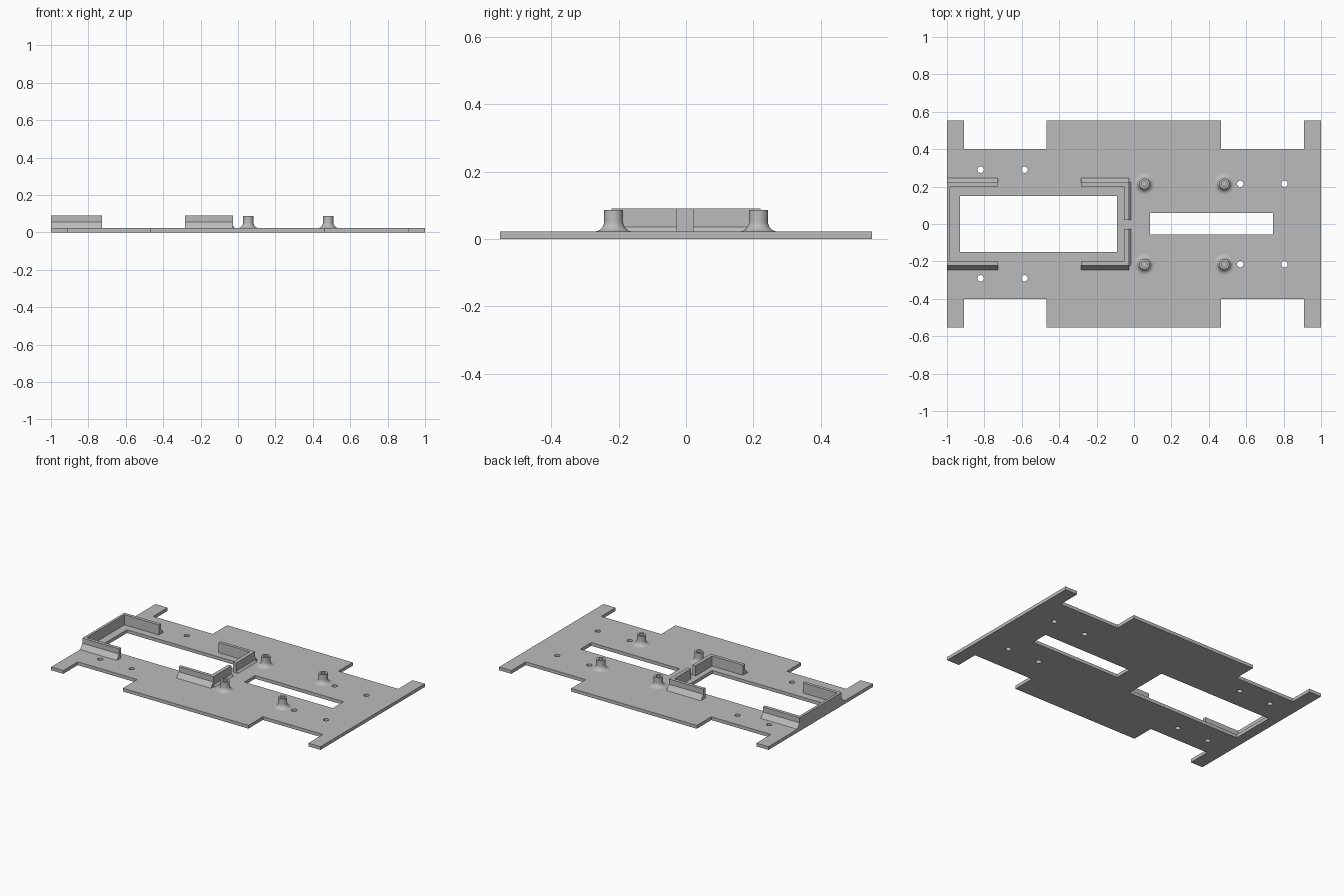
import bpy, bmesh, math
from mathutils import Matrix, Vector

cube = bpy.data.objects.get("Cube")
if cube:
    bpy.data.objects.remove(cube, do_unlink=True)

PLATE = 0.022      # plate thickness
WALL_TOP = 0.09

grey = bpy.data.materials.new("plain grey")
grey.use_nodes = True
grey.diffuse_color = (0.5, 0.5, 0.5, 1)
grey.node_tree.nodes["Principled BSDF"].inputs["Base Color"].default_value = (0.5, 0.5, 0.5, 1)


def add_object(name, bm):
    bmesh.ops.remove_doubles(bm, verts=bm.verts, dist=1e-5)
    bmesh.ops.recalc_face_normals(bm, faces=bm.faces)
    mesh = bpy.data.meshes.new(name)
    bm.to_mesh(mesh)
    bm.free()
    mesh.materials.clear()
    mesh.materials.append(grey)
    obj = bpy.data.objects.new(name, mesh)
    bpy.context.collection.objects.link(obj)
    return obj


def rectangle(x0, x1, y0, y1):
    return [(x0, y0), (x1, y0), (x1, y1), (x0, y1)]


def circle(x, y, r, n=24):
    return [(x + r * math.cos(math.tau * i / n), y + r * math.sin(math.tau * i / n)) for i in range(n)]


def flat_plate(name, loops, thickness):
    """Fill an outline with holes and give it thickness."""
    curve = bpy.data.curves.new(name + "_outline", 'CURVE')
    curve.dimensions = '2D'
    curve.fill_mode = 'BOTH'
    curve.extrude = thickness / 2
    for loop in loops:
        spline = curve.splines.new('POLY')
        spline.points.add(len(loop) - 1)
        for point, (x, y) in zip(spline.points, loop):
            point.co = (x, y, 0, 1)
        spline.use_cyclic_u = True
    helper = bpy.data.objects.new(name + "_outline", curve)
    bpy.context.collection.objects.link(helper)
    bpy.context.view_layer.update()
    graph = bpy.context.evaluated_depsgraph_get()
    bm = bmesh.new()
    bm.from_mesh(bpy.data.meshes.new_from_object(helper.evaluated_get(graph)))
    bpy.data.objects.remove(helper, do_unlink=True)
    bmesh.ops.translate(bm, verts=bm.verts, vec=(0, 0, thickness / 2))
    for face in bm.faces:
        face.smooth = False
    return add_object(name, bm)


def wall(name, profile, start, end, along):
    """Sweep a (distance, height) profile along the x or y axis."""
    bm = bmesh.new()
    place = (lambda d, z: (start, d, z)) if along == 'X' else (lambda d, z: (d, start, z))
    face = bm.faces.new([bm.verts.new(place(d, z)) for d, z in profile])
    step = Vector((end - start, 0, 0) if along == 'X' else (0, end - start, 0))
    out = bmesh.ops.extrude_face_region(bm, geom=[face], use_keep_orig=True)
    moved = [v for v in out["geom"] if isinstance(v, bmesh.types.BMVert)]
    bmesh.ops.translate(bm, verts=moved, vec=step)
    return add_object(name, bm)


# Base plate: notched outline, battery opening, slot and screw holes
half = [(1, 0.553), (0.91, 0.553), (0.91, 0.4), (0.465, 0.4), (0.465, 0.553),
        (-0.468, 0.553), (-0.468, 0.4), (-0.91, 0.4), (-0.91, 0.553), (-1, 0.553)]
outline = half + [(x, -y) for x, y in reversed(half)]
loops = [outline, rectangle(-0.93, -0.09, -0.15, 0.15), rectangle(0.086, 0.743, -0.056, 0.059)]
for side in (1, -1):
    for x, y in ((-0.82, 0.29), (-0.585, 0.29), (0.568, 0.215), (0.805, 0.215)):
        loops.append(circle(x, side * y, 0.017))
flat_plate("base_plate", loops, PLATE)

# Side walls with a sloped outer foot
for side, label in ((1, "back"), (-1, "front")):
    profile = [(side * y, z) for y, z in
               ((0.2, PLATE), (0.247, PLATE), (0.222, 0.055), (0.222, WALL_TOP), (0.2, WALL_TOP))]
    wall(label + "_outer_wall", profile, -1, -0.727, 'X')
    wall(label + "_inner_wall", profile, -0.284, -0.028, 'X')

# End walls: one full, one split by a cable gap
wall("right_end_wall", [(-1, PLATE), (-0.983, PLATE), (-0.983, WALL_TOP), (-1, WALL_TOP)], -0.2, 0.2, 'Y')
split = [(-0.053, PLATE), (-0.016, PLATE), (-0.028, 0.036), (-0.028, WALL_TOP), (-0.053, WALL_TOP)]
wall("back_split_wall", split, 0.021, 0.222, 'Y')
wall("front_split_wall", split, -0.222, -0.027, 'Y')

# Standoffs: hollow posts with a flared foot
FLARE, POST, BORE, TOP = 0.058, 0.028, 0.015, 0.086
bend = FLARE - POST
lathe = [(0, 0.01), (FLARE, 0.01)]
for i in range(9):
    a = math.pi / 2 * i / 8
    lathe.append((FLARE - bend * math.sin(a), PLATE + bend * (1 - math.cos(a))))
lathe += [(POST, TOP), (BORE, TOP), (BORE, 0.03), (0, 0.03)]
for row, y in (("back", 0.215), ("front", -0.215)):
    for column, x in (("right", 0.055), ("left", 0.482)):
        bm = bmesh.new()
        verts = [bm.verts.new((r, 0, z)) for r, z in lathe]
        edges = [bm.edges.new(pair) for pair in zip(verts, verts[1:])]
        bmesh.ops.spin(bm, geom=verts + edges, cent=(0, 0, 0), axis=(0, 0, 1),
                       angle=math.tau, steps=32)
        bmesh.ops.transform(bm, matrix=Matrix.Translation((x, y, 0)), verts=bm.verts)
        post = add_object(f"{row}_{column}_standoff", bm)
        bpy.ops.object.select_all(action='DESELECT')
        post.select_set(True)
        bpy.context.view_layer.objects.active = post
        bpy.ops.object.shade_smooth_by_angle(angle=math.radians(35))
